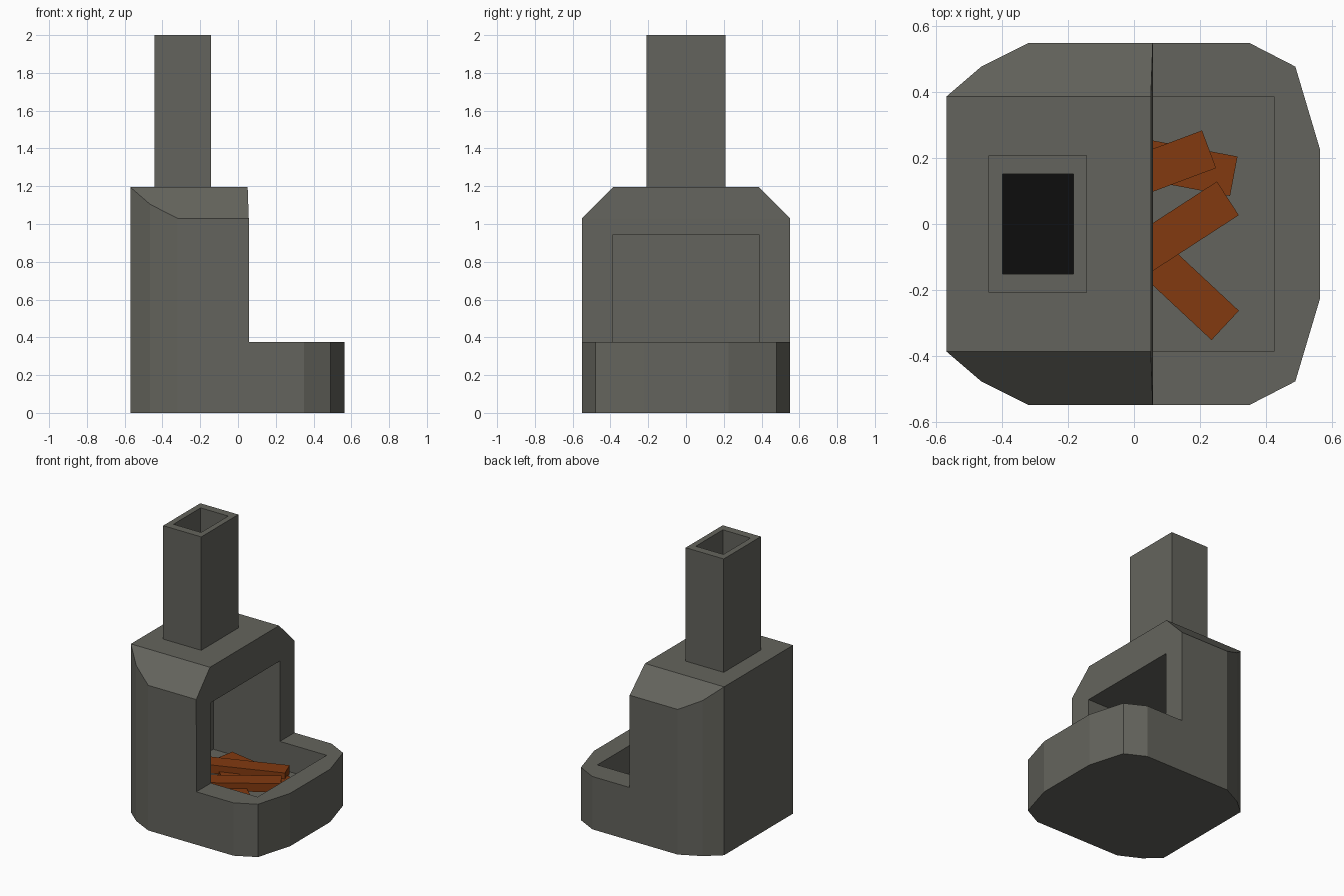
import bpy, bmesh, math
from mathutils import Vector

if "Cube" in bpy.data.objects:
    bpy.data.objects.remove(bpy.data.objects["Cube"])


def material(name, rgb):
    m = bpy.data.materials.new(name)
    m.diffuse_color = (*rgb, 1)
    m.use_nodes = True
    m.node_tree.nodes["Principled BSDF"].inputs["Base Color"].default_value = m.diffuse_color
    return m


STONE = material("dark_stone", (0.127, 0.127, 0.109))
WOOD = material("brown_wood", (0.223, 0.042, 0.005))
SOOT = material("black_soot", (0.004, 0.004, 0.004))


def to_object(name, bm, mat):
    bmesh.ops.recalc_face_normals(bm, faces=bm.faces)
    me = bpy.data.meshes.new(name)
    bm.to_mesh(me)
    bm.free()
    me.materials.append(mat)
    ob = bpy.data.objects.new(name, me)
    bpy.context.collection.objects.link(ob)
    return ob


def prism(points, offset):
    """Closed solid from a polygon swept along an offset."""
    bm = bmesh.new()
    face = bm.faces.new([bm.verts.new(p) for p in points])
    new = bmesh.ops.extrude_face_region(bm, geom=[face], use_keep_orig=True)
    verts = [g for g in new["geom"] if isinstance(g, bmesh.types.BMVert)]
    bmesh.ops.translate(bm, verts=verts, vec=offset)
    return bm


def box(x0, x1, y0, y1, z0, z1):
    return prism([(x0, y0, z0), (x1, y0, z0), (x1, y1, z0), (x0, y1, z0)], (0, 0, z1 - z0))


def cut(ob, bm):
    cutter = to_object("cutter", bm, STONE)
    cutter.hide_render = True
    mod = ob.modifiers.new("cut", 'BOOLEAN')
    mod.operation, mod.solver, mod.object = 'DIFFERENCE', 'EXACT', cutter
    bpy.context.view_layer.objects.active = ob
    bpy.ops.object.modifier_apply(modifier=mod.name)
    bpy.data.objects.remove(cutter)


# Body: mirrored plan outline, raised to full height, sloped shoulders
half = [(-0.57, 0.387), (-0.465, 0.477), (-0.32, 0.55), (0.35, 0.55), (0.49, 0.478), (0.565, 0.226)]
outline = half + [(x, -y) for x, y in reversed(half)]
bm = prism([(x, y, 0) for x, y in outline], (0, 0, 1.195))
for s in (1, -1):
    res = bmesh.ops.bisect_plane(bm, geom=bm.verts[:] + bm.edges[:] + bm.faces[:],
                                 plane_co=(0, s * 0.55, 1.03),
                                 plane_no=Vector((0, s * 0.165, 0.163)).normalized(),
                                 clear_outer=True)
    edges = [g for g in res["geom_cut"] if isinstance(g, bmesh.types.BMEdge)]
    bmesh.ops.holes_fill(bm, edges=edges)
body = to_object("hearth_body", bm, STONE)

# Step in front of the hood, then the firebox cavity
step = [(0.058, -1, 0.375), (1, -1, 0.375), (1, -1, 1.5), (0.04, -1, 1.5), (0.057, -1, 1.03)]
cut(body, prism(step, (0, 2, 0)))
cut(body, box(-0.465, 0.425, -0.387, 0.387, 0.18, 0.945))

# Hollow chimney with a sooty flue bottom
chimney = to_object("chimney", box(-0.442, -0.143, -0.208, 0.208, 1.19, 2.0), STONE)
cut(chimney, box(-0.40, -0.183, -0.152, 0.152, 1.0, 2.2))
to_object("flue_soot", box(-0.40, -0.183, -0.152, 0.152, 1.198, 1.205), SOOT)

# Logs: middle of the near end, heading, bottom height
LENGTH, WIDTH, THICK = 0.59, 0.122, 0.06
logs = [(0.303, 0.145, -10.7, 0.183), (0.228, 0.227, 20.5, 0.225),
        (0.285, 0.078, 33.0, 0.222), (0.277, -0.308, -43.0, 0.183)]
for i, (x, y, angle, z) in enumerate(logs):
    log = to_object(f"log_{i + 1}", box(-LENGTH, 0, -WIDTH / 2, WIDTH / 2, 0, THICK), WOOD)
    log.location = (x, y, z)
    log.rotation_euler.z = math.radians(angle)
